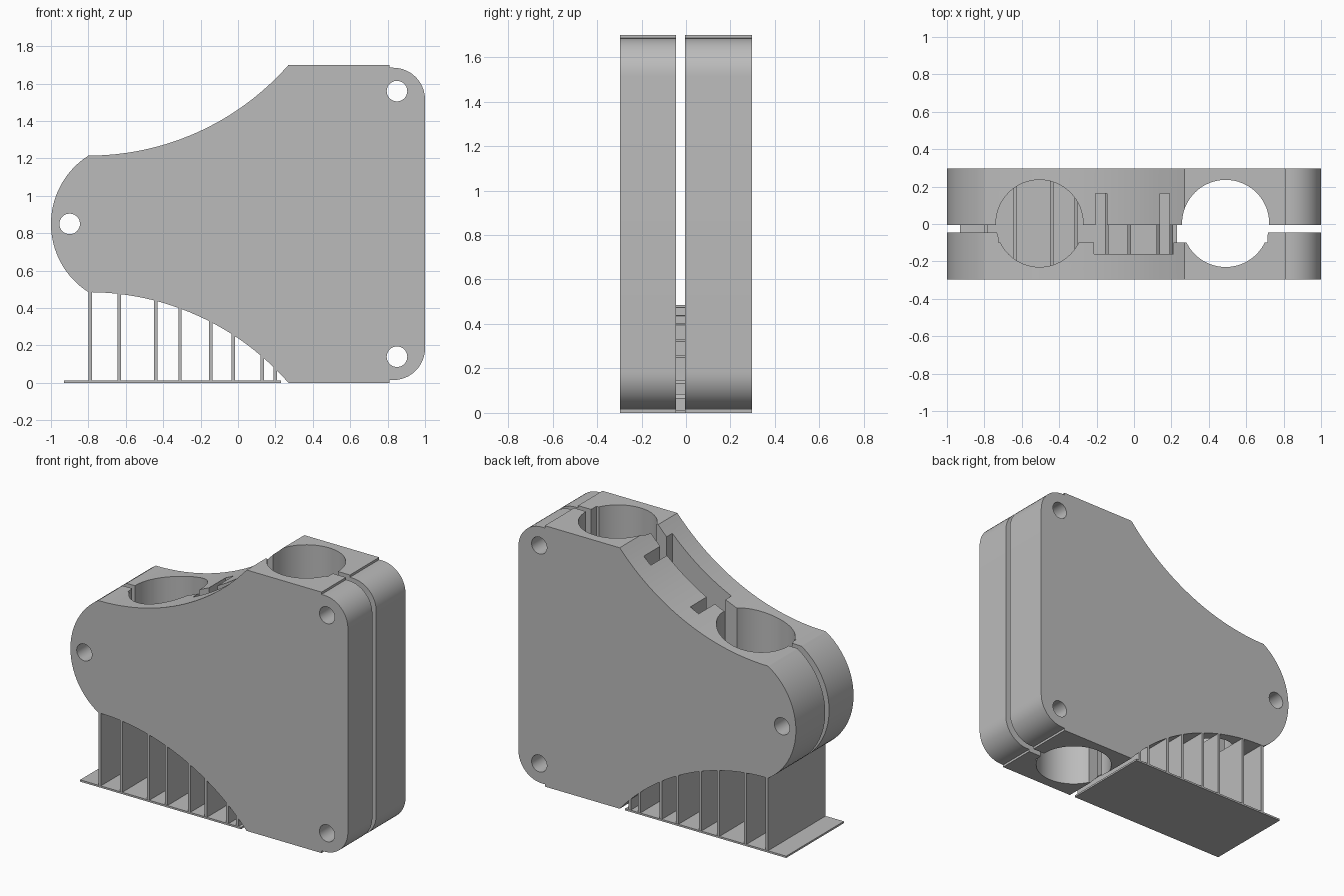
import bpy, bmesh, math

if "Cube" in bpy.data.objects:
    bpy.data.objects.remove(bpy.data.objects["Cube"], do_unlink=True)

grey = bpy.data.materials.new("plain grey")
grey.use_nodes = True
COLOUR = (0.5, 0.5, 0.5, 1)
grey.diffuse_color = COLOUR
grey.node_tree.nodes["Principled BSDF"].inputs["Base Color"].default_value = COLOUR

MID = 0.85          # height of the symmetry plane
SWEEP = 1.423       # radius of the concave flanks


def arc(cx, cz, r, a0, a1, n):
    """Points on an arc, angles in degrees."""
    angles = [math.radians(a0 + (a1 - a0) * i / n) for i in range(n + 1)]
    return [(cx + r * math.cos(a), cz + r * math.sin(a)) for a in angles]


def prism(name, points, lo, hi, axis="Y"):
    """Extrude a closed outline along Y (points x,z) or Z (points x,y)."""
    bm = bmesh.new()
    if axis == "Y":
        verts = [bm.verts.new((x, lo, z)) for x, z in points]
        step = (0, hi - lo, 0)
    else:
        verts = [bm.verts.new((x, y, lo)) for x, y in points]
        step = (0, 0, hi - lo)
    face = bm.faces.new(verts)
    ext = bmesh.ops.extrude_face_region(bm, geom=[face])
    moved = [g for g in ext["geom"] if isinstance(g, bmesh.types.BMVert)]
    bmesh.ops.translate(bm, verts=moved, vec=step)
    bmesh.ops.recalc_face_normals(bm, faces=bm.faces)
    mesh = bpy.data.meshes.new(name)
    bm.to_mesh(mesh)
    bm.free()
    mesh.materials.append(grey)
    ob = bpy.data.objects.new(name, mesh)
    bpy.context.collection.objects.link(ob)
    return ob


def slab(name, x0, x1, y0, y1, z0, z1):
    return prism(name, [(x0, y0), (x1, y0), (x1, y1), (x0, y1)], z0, z1, "Z")


def activate(ob):
    bpy.ops.object.select_all(action="DESELECT")
    ob.select_set(True)
    bpy.context.view_layer.objects.active = ob


def cut(ob, cutter):
    cutter.hide_render = True
    mod = ob.modifiers.new("cut", "BOOLEAN")
    mod.operation, mod.solver, mod.object = "DIFFERENCE", "EXACT", cutter
    activate(ob)
    bpy.ops.object.modifier_apply(modifier=mod.name)
    bpy.data.objects.remove(cutter, do_unlink=True)


# Upper outline from the nose to the right side, mirrored for the lower half
theta = math.degrees(math.asin(1.07 / SWEEP))
nose = math.degrees(math.asin(0.365 / 0.433))
upper = arc(-0.567, MID, 0.433, 180, 180 - nose, 16)
upper += arc(-0.8, MID + 0.365 + SWEEP, SWEEP, -90, theta - 90, 24)[1:]
upper += [(0.81, 1.7), (0.81, 1.685)]
upper += arc(0.83, 1.515, 0.17, 90, 0, 12)
lower = [(x, 2 * MID - z) for x, z in reversed(upper[1:])]
outline = upper + lower

# Two clamp halves with screw holes and vertical tube bores
halves = []
for name, y0, y1 in (("front_half", -0.297, -0.045), ("back_half", -0.005, 0.297)):
    half = prism(name, outline, y0, y1)
    for x, z in ((-0.9, 0.85), (0.85, 1.56), (0.85, 0.14)):
        cut(half, prism("screw_hole", arc(x, z, 0.055, 0, 348.75, 31), -1, 1))
    for x in (-0.505, 0.49):
        cut(half, prism("tube_bore", arc(x, 0.003, 0.233, 0, 354.375, 63), -1, 3, "Z"))
    halves.append(half)
front, back = halves

# Channel in the front half, and two slots in the back half
cut(front, slab("channel", -0.725, 0.715, -0.1, 0.1, -1, 3))
cut(front, slab("deep_channel", -0.215, 0.21, -0.16, 0.1, -1, 3))
for x0, x1 in ((-0.205, -0.145), (0.14, 0.19)):
    cut(back, slab("slot", x0, x1, -0.1, 0.163, -1, 3))

for half in halves:
    activate(half)
    bpy.ops.object.shade_smooth_by_angle(angle=math.radians(20))


def flank(x):
    """Height of the lower concave flank at x."""
    return MID - 0.365 - SWEEP + math.sqrt(SWEEP ** 2 - (x + 0.8) ** 2)


# Support base and upright ribs reaching up to the flank
slab("support_base", -0.93, 0.23, -0.297, 0.297, 0, 0.012)
for i, x in enumerate((-0.79, -0.635, -0.44, -0.31, -0.145, -0.025, 0.13, 0.2)):
    a, b = x - 0.009, x + 0.009
    prism(f"support_rib_{i + 1}", [(a, 0.006), (b, 0.006), (b, flank(b)), (a, flank(a))],
          -0.295, 0.295)
